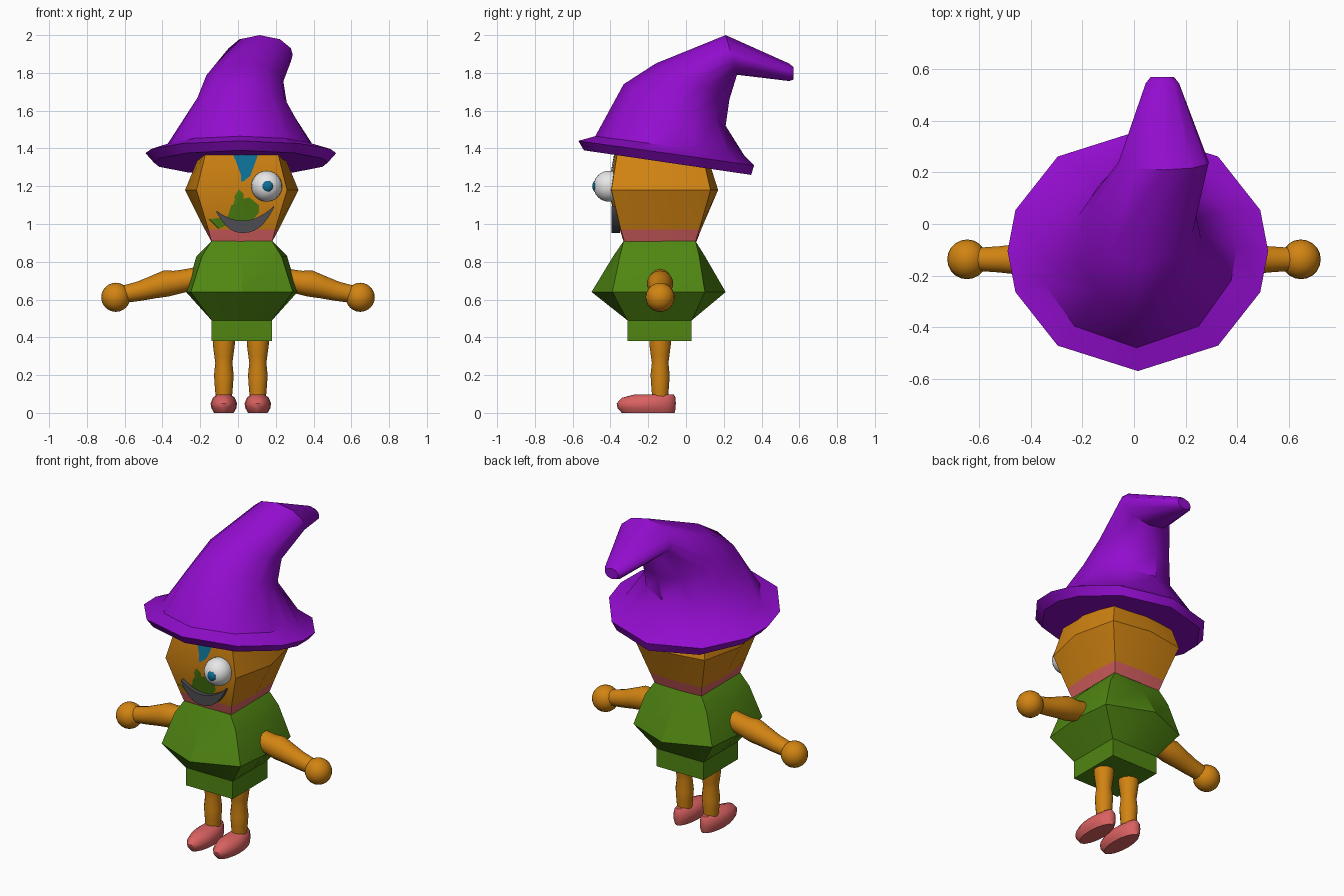
import bpy, bmesh, math
from mathutils import Vector
from mathutils.bvhtree import BVHTree

if "Cube" in bpy.data.objects:
    bpy.data.objects.remove(bpy.data.objects["Cube"])


def material(name, rgb):
    m = bpy.data.materials.new(name)
    m.diffuse_color = (*rgb, 1)
    m.use_nodes = True
    m.node_tree.nodes["Principled BSDF"].inputs["Base Color"].default_value = m.diffuse_color
    return m


ORANGE = material("orange skin", (0.64, 0.23, 0.006))
GREEN = material("green cloth", (0.08, 0.24, 0.006))
PURPLE = material("purple felt", (0.29, 0.004, 0.62))
PINK = material("pink", (0.70, 0.12, 0.12))
WHITE = material("eye white", (0.8, 0.8, 0.8))
BLUE = material("blue", (0.004, 0.16, 0.31))
GREY = material("dark grey", (0.075, 0.075, 0.085))


def finish(bm, name, mats, angle=30):
    bmesh.ops.recalc_face_normals(bm, faces=bm.faces)
    me = bpy.data.meshes.new(name)
    bm.to_mesh(me)
    bm.free()
    for m in mats:
        me.materials.append(m)
    ob = bpy.data.objects.new(name, me)
    bpy.context.collection.objects.link(ob)
    bpy.ops.object.select_all(action='DESELECT')
    ob.select_set(True)
    bpy.context.view_layer.objects.active = ob
    bpy.ops.object.shade_smooth_by_angle(angle=math.radians(angle))
    return ob


def loft(name, rings, mats, angle=30, rule=None):
    """Skin a list of equal-length closed rings and cap both ends."""
    bm = bmesh.new()
    vs = [[bm.verts.new(p) for p in r] for r in rings]
    n = len(vs[0])
    for a, b in zip(vs, vs[1:]):
        for i in range(n):
            j = (i + 1) % n
            bm.faces.new((a[i], a[j], b[j], b[i]))
    bm.faces.new(vs[0])
    bm.faces.new(vs[-1])
    if rule:
        for f in bm.faces:
            f.material_index = rule(f.calc_center_median())
    return finish(bm, name, mats, angle)


def sphere(name, loc, r, mat, scale=(1, 1, 1)):
    bm = bmesh.new()
    bmesh.ops.create_uvsphere(bm, u_segments=20, v_segments=12, radius=r)
    bmesh.ops.scale(bm, vec=scale, verts=bm.verts)
    bmesh.ops.translate(bm, vec=loc, verts=bm.verts)
    return finish(bm, name, [mat], 60)


def boxy_ring(z, cx, mx, fc, fm, bc, bk):
    """Eight-point ring: four corners and four side midpoints."""
    x0, ym = 0.02, (fc + bc) / 2
    pts = [(0, fm), (cx, fc), (mx, ym), (cx, bc), (0, bk), (-cx, bc), (-mx, ym), (-cx, fc)]
    return [(x0 + x, y, z) for x, y in pts]


def tube(name, stations, mat):
    """Round limb through (centre, radius) stations."""
    rings = []
    for i, (c, r) in enumerate(stations):
        a = Vector(stations[max(i - 1, 0)][0])
        b = Vector(stations[min(i + 1, len(stations) - 1)][0])
        t = (b - a).normalized()
        u = t.cross(Vector((0, 1, 0))).normalized()
        w = t.cross(u)
        rings.append([Vector(c) + r * (math.cos(k * math.tau / 14) * u + math.sin(k * math.tau / 14) * w)
                      for k in range(14)])
    return loft(name, rings, [mat], 50)


# Tunic
loft("tunic", [boxy_ring(*p) for p in (
    (0.38, 0.16, 0.16, -0.31, -0.31, 0.03, 0.03),
    (0.49, 0.16, 0.16, -0.31, -0.31, 0.03, 0.03),
    (0.64, 0.27, 0.295, -0.39, -0.50, 0.10, 0.21),
    (0.83, 0.21, 0.24, -0.35, -0.385, 0.07, 0.10),
    (0.91, 0.16, 0.16, -0.33, -0.33, 0.05, 0.05))], [GREEN])

# Head with pink collar band
head = loft("head", [boxy_ring(*p) for p in (
    (0.905, 0.16, 0.16, -0.325, -0.33, 0.05, 0.055),
    (0.97, 0.177, 0.195, -0.345, -0.35, 0.07, 0.08),
    (1.18, 0.24, 0.30, -0.395, -0.41, 0.13, 0.17),
    (1.40, 0.185, 0.21, -0.36, -0.37, 0.08, 0.10))],
    [ORANGE, PINK], rule=lambda c: 1 if c.z < 0.965 else 0)

# Hat: each ring spans a front point and a back point with a half width
ANGLES = [0, 38, 70, 90, 110, 142, 180, 218, 250, 270, 290, 322]


def hat_ring(fy, fz, by, bz, cx, hx):
    out = []
    for a in ANGLES:
        s, c = math.sin(math.radians(a)), math.cos(math.radians(a))
        t = (1 - c) / 2
        out.append((cx + hx * s, fy + (by - fy) * t, fz + (bz - fz) * t))
    return out


loft("hat", [hat_ring(*p) for p in (
    (-0.54, 1.39, 0.345, 1.26, 0.015, 0.46),
    (-0.57, 1.44, 0.36, 1.31, 0.015, 0.505),
    (-0.48, 1.465, 0.31, 1.36, 0.01, 0.39),
    (-0.33, 1.74, 0.21, 1.52, 0.015, 0.245),
    (-0.16, 1.85, 0.23, 1.66, 0.03, 0.21),
    (0.21, 2.0, 0.27, 1.79, 0.115, 0.175),
    (0.545, 1.85, 0.545, 1.757, 0.11, 0.065),
    (0.57, 1.83, 0.57, 1.765, 0.11, 0.045))], [PURPLE], 40)

# Arms, hands, legs and shoes
Y = -0.137
for side, s in (("left", -1), ("right", 1)):
    tube(side + "_arm", [((s * x, Y, z), r) for x, z, r in (
        (0.20, 0.72, 0.055), (0.28, 0.70, 0.06), (0.33, 0.69, 0.063), (0.38, 0.685, 0.07),
        (0.45, 0.665, 0.06), (0.52, 0.645, 0.052), (0.62, 0.625, 0.045))], ORANGE)
    sphere(side + "_hand", (s * 0.647, Y, 0.612), 0.077, ORANGE)
    lx = 0.015 + s * 0.09
    tube(side + "_leg", [((lx, Y, z), r) for z, r in (
        (0.42, 0.06), (0.36, 0.058), (0.30, 0.05), (0.265, 0.045),
        (0.20, 0.052), (0.14, 0.048), (0.07, 0.042))], ORANGE)
    rings = []
    for z, y0, y1, hx in ((0, -0.34, -0.06, 0.052), (0.025, -0.362, -0.055, 0.066),
                          (0.05, -0.367, -0.054, 0.07), (0.08, -0.34, -0.055, 0.058),
                          (0.098, -0.27, -0.065, 0.035)):
        rings.append([(lx + hx * math.sin(k * math.tau / 16),
                       (y0 + y1) / 2 + (y1 - y0) / 2 * math.cos(k * math.tau / 16), z)
                      for k in range(16)])
    loft(side + "_shoe", rings, [PINK], 50)

# Single bulging eye
sphere("eye", (0.152, -0.408, 1.2), 0.082, WHITE)
sphere("pupil", (0.156, -0.477, 1.2), 0.03, BLUE, (1, 0.65, 1))

# Crescent mouth
bm = bmesh.new()
N = 12
rows = []
for i in range(N + 1):
    t = -1 + 2 * i / N
    x, tilt = 0.038 + 0.152 * t, 0.012 * t
    lo = 0.953 + 0.12 * abs(t) ** 2.4 + tilt
    hi = 1.018 + 0.065 * t * t + tilt
    rows.append([bm.verts.new((x, y, z)) for y, z in
                 ((-0.395, lo), (-0.395, hi), (-0.35, hi), (-0.35, lo))])
for a, b in zip(rows, rows[1:]):
    for k in range(4):
        bm.faces.new((a[k], a[(k + 1) % 4], b[(k + 1) % 4], b[k]))
bm.faces.new(rows[0])
bm.faces.new(rows[-1])
finish(bm, "mouth", [GREY])

# Painted face patches, draped onto the front of the head
hb = bmesh.new()
hb.from_mesh(head.data)
tree = BVHTree.FromBMesh(hb)
hb.free()


def patch(name, outline, mat):
    bm = bmesh.new()
    f = bm.faces.new([bm.verts.new((x, -1, z)) for x, z in outline])
    bmesh.ops.triangulate(bm, faces=[f])
    for co, no in (((0.02, 0, 0), (1, 0, 0)), ((0, 0, 1.18), (0, 0, 1)), ((0, 0, 1.05), (0, 0, 1))):
        bmesh.ops.bisect_plane(bm, geom=bm.verts[:] + bm.edges[:] + bm.faces[:],
                               plane_co=co, plane_no=no)
    for v in bm.verts:
        hit = tree.ray_cast(v.co, Vector((0, 1, 0)))[0]
        v.co.y = (hit.y if hit else -0.35) - 0.005
    ob = finish(bm, name, [mat])
    for p in ob.data.polygons:
        if p.normal.y > 0:
            p.flip()


patch("forehead_patch", [(-0.03, 1.385), (-0.02, 1.35), (0.0, 1.315), (0.015, 1.28), (0.015, 1.225),
                         (0.028, 1.225), (0.034, 1.275), (0.065, 1.255), (0.07, 1.30),
                         (0.1, 1.35), (0.11, 1.385)], BLUE)
patch("cheek_patch", [(-0.165, 0.975), (-0.168, 1.005), (-0.15, 1.025), (-0.05, 1.04), (-0.035, 1.10),
                      (-0.01, 1.10), (-0.02, 1.145), (0.005, 1.185), (0.03, 1.16), (0.03, 1.135),
                      (0.062, 1.14), (0.062, 1.095), (0.11, 1.10), (0.11, 1.06), (0.06, 1.0),
                      (-0.07, 0.99), (-0.10, 0.975)], GREEN)
